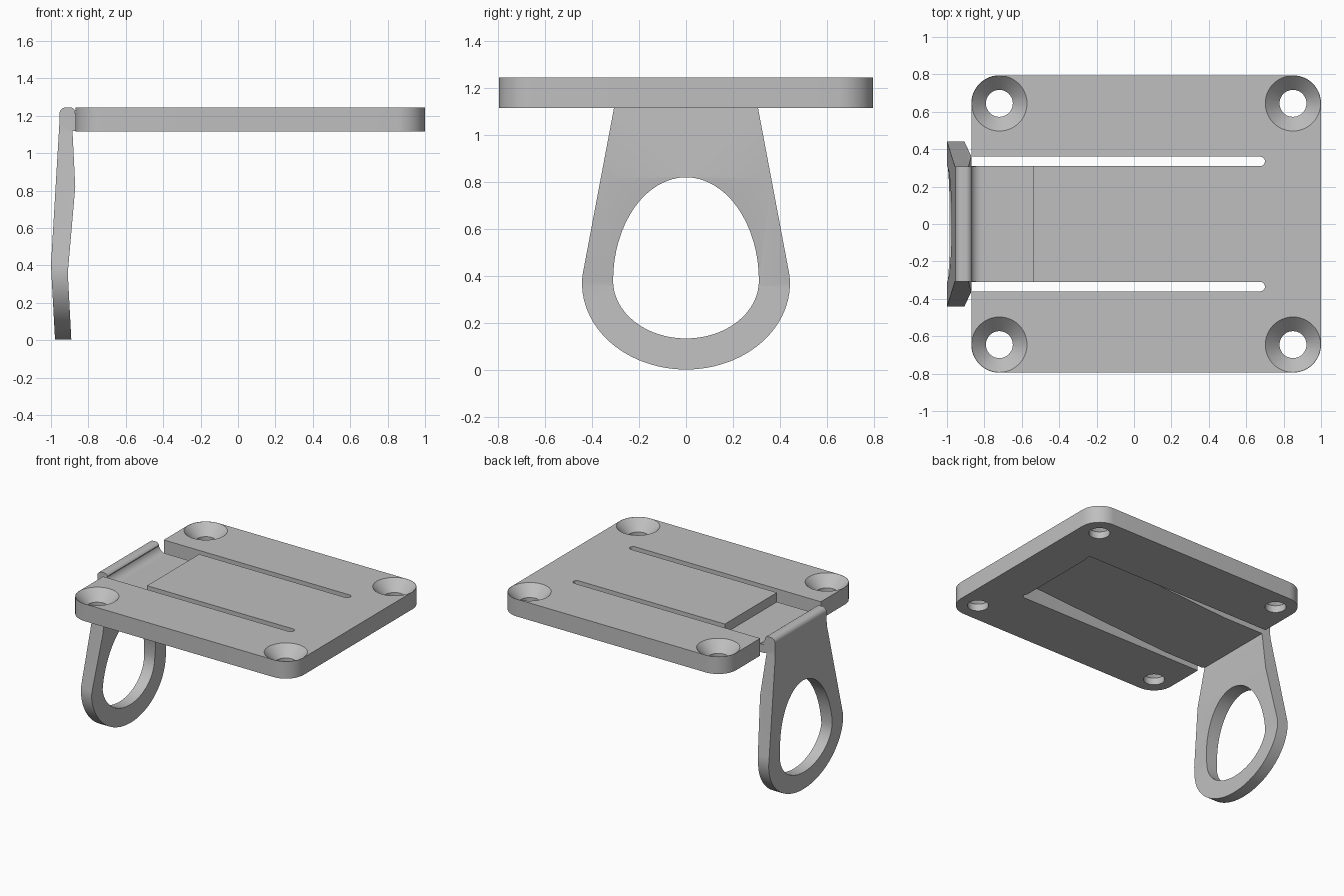
import bpy, bmesh, math
from mathutils import Vector

if "Cube" in bpy.data.objects:
    bpy.data.objects.remove(bpy.data.objects["Cube"], do_unlink=True)

GREY = (0.52, 0.52, 0.52, 1)
mat = bpy.data.materials.new("plain grey")
mat.use_nodes = True
mat.diffuse_color = GREY
mat.node_tree.nodes["Principled BSDF"].inputs["Base Color"].default_value = GREY

BOTTOM, TOP = 1.115, 1.245


def prism(name, points, axis, low, high):
    """Extrude a flat outline along an axis; points are the other two coordinates in order."""
    def place(p, d):
        c = list(p)
        c.insert(axis, d)
        return Vector(c)
    bm = bmesh.new()
    base = bm.faces.new([bm.verts.new(place(p, low)) for p in points])
    ext = bmesh.ops.extrude_face_region(bm, geom=[base])
    shift = place((0, 0), high - low)
    bmesh.ops.translate(bm, vec=shift, verts=[v for v in ext["geom"] if isinstance(v, bmesh.types.BMVert)])
    bmesh.ops.recalc_face_normals(bm, faces=bm.faces)
    mesh = bpy.data.meshes.new(name)
    bm.to_mesh(mesh)
    bm.free()
    mesh.materials.append(mat)
    obj = bpy.data.objects.new(name, mesh)
    bpy.context.collection.objects.link(obj)
    return obj


def cone(name, x, y, z0, z1, r0, r1):
    bpy.ops.mesh.primitive_cone_add(vertices=48, radius1=r0, radius2=r1, depth=z1 - z0,
                                    location=(x, y, (z0 + z1) / 2))
    obj = bpy.context.object
    obj.name = name
    obj.data.materials.append(mat)
    return obj


def combine(target, tool, operation):
    """Apply a boolean and discard the tool."""
    mod = target.modifiers.new("bool", "BOOLEAN")
    mod.operation, mod.object, mod.solver = operation, tool, "EXACT"
    bpy.context.view_layer.objects.active = target
    bpy.ops.object.modifier_apply(modifier=mod.name)
    bpy.data.objects.remove(tool, do_unlink=True)


def arc(cx, cy, rx, ry, start, end, steps):
    angles = [math.radians(start + (end - start) * i / steps) for i in range(steps + 1)]
    return [(cx + rx * math.cos(a), cy + ry * math.sin(a)) for a in angles]


# Mounting plate with rounded corners
corners = [(0.85, 0.645, 0), (-0.72, 0.645, 90), (-0.72, -0.645, 180), (0.85, -0.645, 270)]
outline = [p for x, y, a in corners for p in arc(x, y, 0.15, 0.15, a, a + 90, 12)]
plate = prism("mounting_plate", outline, 2, BOTTOM, TOP)

# Countersunk screw holes
for x, y, _ in corners:
    combine(plate, cone("hole", x, y, 1.0, 1.3, 0.072, 0.072), "DIFFERENCE")
    combine(plate, cone("countersink", x, y, 1.165, 1.2455, 0.07, 0.1485), "DIFFERENCE")

# Slots that free the spring tongue
for side in (-1, 1):
    slot = [(-1.1, side * 0.335 - 0.025)] + arc(0.675, side * 0.335, 0.025, 0.025, -90, 90, 10)
    slot.append((-1.1, side * 0.335 + 0.025))
    combine(plate, prism("slot", slot, 2, 1.0, 1.4), "DIFFERENCE")

# Thinned tongue root underneath and lowered strip at its free end
root = [(0.69, 1.0), (0.69, BOTTOM + 0.08), (-0.54, BOTTOM), (-0.54, 1.0)]
combine(plate, prism("root_relief", root, 1, -0.335, 0.335), "DIFFERENCE")
step = [(-0.54, 1.175), (-0.54, 1.4), (-1.1, 1.4), (-1.1, 1.175)]
combine(plate, prism("strip_step", step, 1, -0.335, 0.335), "DIFFERENCE")

# Pull ring: bent side profile crossed with a tapered, rounded outline
profile = [(-0.8, 1.118), (-0.885, 1.118), (-0.87, 0.82), (-0.91, 0.36), (-0.89, -0.02),
           (-0.977, -0.02), (-1.0, 0.4), (-0.955, 1.16)]
profile += arc(-0.92, 1.21, 0.035, 0.035, 180, 90, 8)
profile += arc(-0.9, 1.21, 0.035, 0.035, 90, 30, 6)
profile += arc(-0.815, 1.235, 0.06, 0.06, 195, 270, 8) + [(-0.8, 1.172)]
ring = prism("pull_ring", profile, 1, -0.6, 0.6)
front = [(-0.307, 1.3), (-0.307, 1.11)] + arc(0, 0.37, 0.442, 0.367, 175, 365, 48)
front += [(0.307, 1.11), (0.307, 1.3)]
combine(ring, prism("ring_outline", front, 0, -1.2, -0.5), "INTERSECT")
opening = arc(0, 0.38, 0.31, 0.44, 0, 180, 32) + arc(0, 0.38, 0.31, 0.245, 180, 360, 32)[1:-1]
combine(ring, prism("ring_opening", opening, 0, -1.2, -0.5), "DIFFERENCE")

# Smooth curved walls while keeping edges crisp
for obj in (plate, ring):
    bpy.ops.object.select_all(action="DESELECT")
    obj.select_set(True)
    bpy.context.view_layer.objects.active = obj
    bpy.ops.object.shade_smooth_by_angle(angle=math.radians(25))
